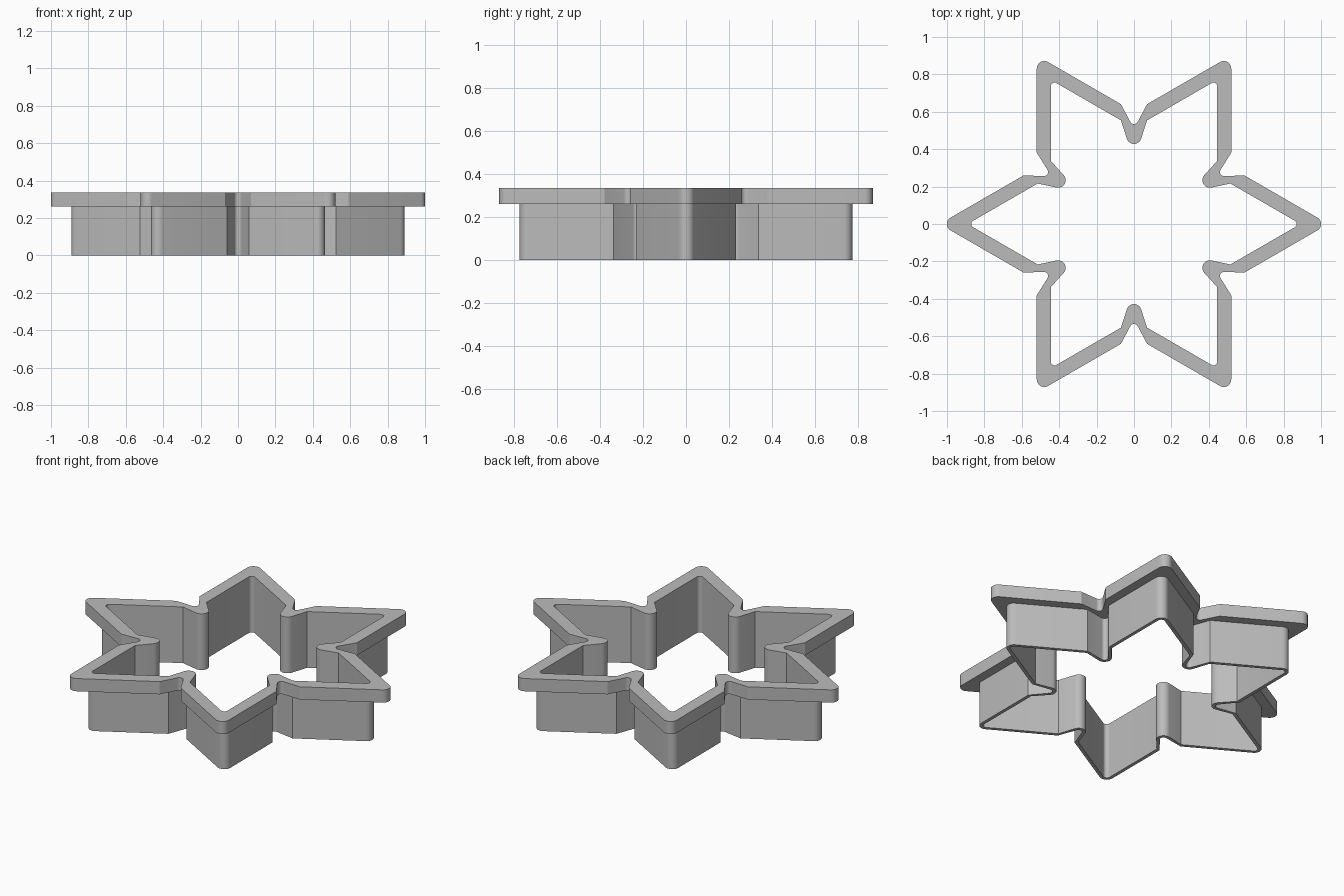
import bpy
import bmesh
from math import radians, pi, cos, sin, tan, atan2, acos, hypot
from mathutils import Vector, Matrix

cube = bpy.data.objects.get("Cube")
if cube:
    bpy.data.objects.remove(cube, do_unlink=True)

ARC_STEPS = 10
RIM_BOTTOM, RIM_TOP = 0.26, 0.336


def arc(cx, radius, start, end):
    """Points on an arc centred on the local x axis."""
    angles = [start + (end - start) * i / ARC_STEPS for i in range(ARC_STEPS + 1)]
    return [Vector((cx + radius * cos(a), radius * sin(a))) for a in angles]


def star_outline(apothem, tip_radius, shoulder, notch_centre, notch_radius):
    """Six rounded tips with a pinched, rounded notch between each pair."""
    tip = arc(2 * (apothem - tip_radius), tip_radius, -pi / 3, pi / 3)
    reach = apothem / cos(pi / 6) + shoulder * tan(pi / 6)
    dx = reach - notch_centre
    tangent = atan2(shoulder, dx) + acos(notch_radius / hypot(dx, shoulder))
    notch = [Vector((reach, -shoulder))]
    notch += arc(notch_centre, notch_radius, -tangent, tangent - 2 * pi)
    notch += [Vector((reach, shoulder))]
    outline = []
    for i in range(6):
        outline += [Matrix.Rotation(i * pi / 3, 2) @ p for p in tip]
        outline += [Matrix.Rotation(i * pi / 3 + pi / 6, 2) @ p for p in notch]
    return outline


inner = star_outline(0.445, 0.02, 0.07, 0.468, 0.04)
wall = star_outline(0.465, 0.04, 0.06, 0.468, 0.02)
rim = star_outline(0.52, 0.04, 0.07, 0.556, 0.022)

# Thin cutting wall and wide top rim, as one closed shell of stacked outlines
loops = [(rim, RIM_TOP), (rim, RIM_BOTTOM), (wall, RIM_BOTTOM),
         (wall, 0), (inner, 0), (inner, RIM_TOP)]
bm = bmesh.new()
rings = [[bm.verts.new((p.x, p.y, z)) for p in outline] for outline, z in loops]
count = len(inner)
for k, ring in enumerate(rings):
    following = rings[(k + 1) % len(rings)]
    for i in range(count):
        j = (i + 1) % count
        bm.faces.new((ring[i], following[i], following[j], ring[j]))
bmesh.ops.recalc_face_normals(bm, faces=bm.faces)
mesh = bpy.data.meshes.new("star_cutter")
bm.to_mesh(mesh)
bm.free()

cutter = bpy.data.objects.new("star_cutter", mesh)
bpy.context.collection.objects.link(cutter)

# Plain grey plastic
grey = bpy.data.materials.new("grey plastic")
grey.use_nodes = True
colour = (0.5, 0.5, 0.5, 1)
grey.diffuse_color = colour
grey.node_tree.nodes["Principled BSDF"].inputs["Base Color"].default_value = colour
mesh.materials.append(grey)

# Smooth tips and notches, crisp edges elsewhere
bpy.ops.object.select_all(action="DESELECT")
cutter.select_set(True)
bpy.context.view_layer.objects.active = cutter
bpy.ops.object.shade_smooth_by_angle(angle=radians(25))
